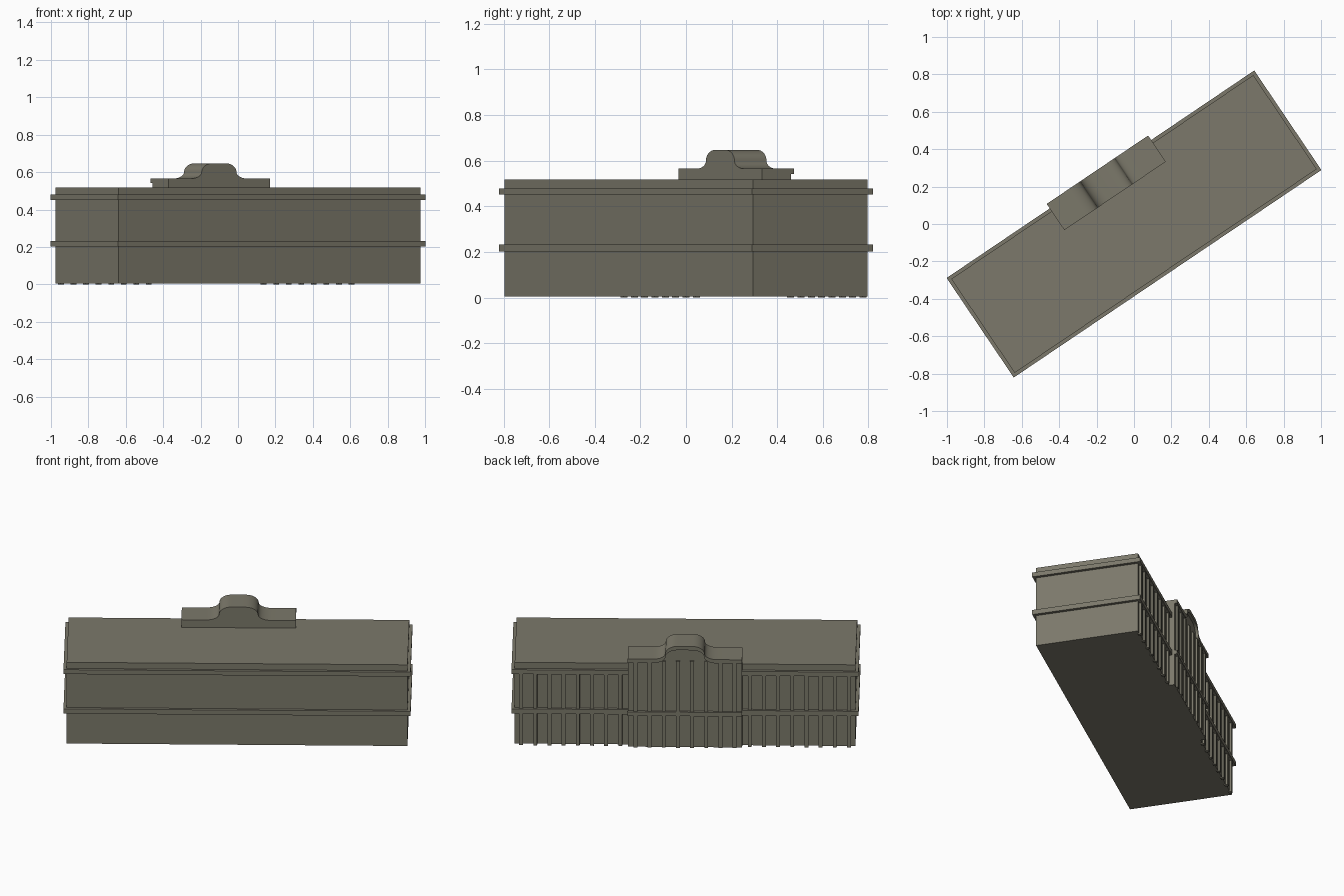
import bpy, bmesh, math
from mathutils import Matrix

if "Cube" in bpy.data.objects:
    bpy.data.objects.remove(bpy.data.objects["Cube"])

# the whole building is turned about z; parts are laid out in local u (long) / v (facade) axes
TURN = Matrix.Rotation(math.radians(34.0), 4, 'Z')

stone = bpy.data.materials.new("olive_grey_stone")
stone.diffuse_color = (0.20, 0.19, 0.145, 1)
stone.use_nodes = True
stone.node_tree.nodes["Principled BSDF"].inputs["Base Color"].default_value = stone.diffuse_color


def finish(name, bm):
    bmesh.ops.recalc_face_normals(bm, faces=bm.faces)
    bmesh.ops.transform(bm, matrix=TURN, verts=bm.verts)
    me = bpy.data.meshes.new(name)
    bm.to_mesh(me)
    bm.free()
    me.materials.append(stone)
    ob = bpy.data.objects.new(name, me)
    bpy.context.collection.objects.link(ob)
    return ob


def add_box(bm, u0, u1, v0, v1, z0, z1):
    m = Matrix.Translation(((u0 + u1) / 2, (v0 + v1) / 2, (z0 + z1) / 2))
    bmesh.ops.create_cube(bm, size=1, matrix=m @ Matrix.Diagonal((u1 - u0, v1 - v0, z1 - z0, 1)))


def boxes(name, items):
    bm = bmesh.new()
    for b in items:
        add_box(bm, *b)
    return finish(name, bm)


def extrude_profile(name, pts, v0, v1):
    bm = bmesh.new()
    face = bm.faces.new([bm.verts.new((u, v0, z)) for u, z in pts])
    ext = bmesh.ops.extrude_face_region(bm, geom=[face])
    moved = [g for g in ext["geom"] if isinstance(g, bmesh.types.BMVert)]
    bmesh.ops.translate(bm, verts=moved, vec=(0, v1 - v0, 0))
    ob = finish(name, bm)
    ob.data.shade_smooth()
    bpy.context.view_layer.objects.active = ob
    ob.select_set(True)
    bpy.ops.object.shade_smooth_by_angle(angle=math.radians(30))
    ob.select_set(False)
    return ob


A, B = 0.974, 0.303      # half length and half depth of the main block
W = 0.327                # half width of the gabled bay
BASE, ROOF = 0.005, 0.517
BAY = 0.334              # facade plane of the gabled bay

# main block
boxes("main_block", [(-A, A, -B, B, BASE, ROOF)])

# string courses running all the way round
for name, z0, z1 in (("lower_band", 0.202, 0.232), ("upper_band", 0.451, 0.479)):
    d = 0.018
    boxes(name, [(-A - d, A + d, -B - d, B + d, z0, z1)])


# gable outline: flat shoulders, concave sweep, rounded crown
def gable_top(drop=0.0):
    n = 8
    half = [(W, 0.565)]
    for i in range(n + 1):
        t = math.pi / 2 * i / n
        half.append((0.185 - 0.073 * math.sin(t), 0.600 - 0.035 * math.cos(t)))
    for i in range(1, n + 1):
        t = math.pi / 2 * i / n
        half.append((0.042 + 0.070 * math.cos(t), 0.600 + 0.047 * math.sin(t)))
    line = half + [(-u, z) for u, z in reversed(half)]
    return [(u, z - drop) for u, z in line]


# gabled bay, down to the ground
extrude_profile("gabled_bay", [(-W, BASE), (W, BASE)] + gable_top(), 0.181, BAY)

# coping that follows the gable outline on the facade
extrude_profile("gable_coping", gable_top() + gable_top(0.024)[::-1], BAY - 0.01, BAY + 0.016)

# band across the bay
boxes("bay_band", [(-W, W, BAY - 0.01, BAY + 0.016, 0.207, 0.232)])

# slim pilasters on the facade wings and on the bay
hw, step = 0.011, 0.081
wing = [s * (0.37 + step * i) for s in (-1, 1) for i in range(8)]
boxes("wing_pilasters", [(u - hw, u + hw, B - 0.01, B + 0.012, 0.0, 0.465) for u in wing])
bay = [step * (i - 3.5) for i in range(8)]
boxes("bay_pilasters", [(u - hw, u + hw, BAY - 0.01, BAY + 0.011, BASE, 0.55) for u in bay])
